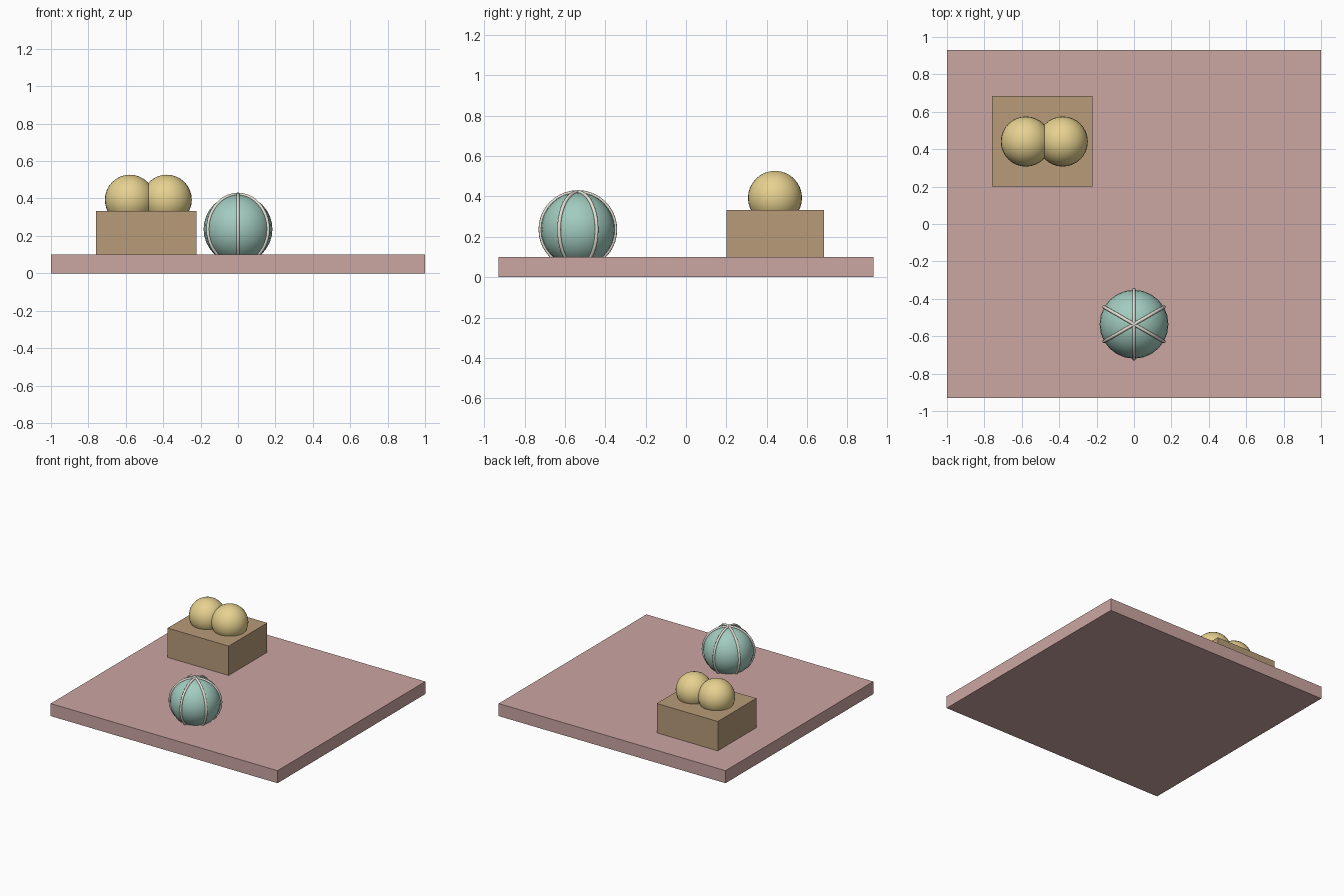
import bpy
from math import radians, pi

if "Cube" in bpy.data.objects:
    bpy.data.objects.remove(bpy.data.objects["Cube"])


def material(name, rgb):
    m = bpy.data.materials.new(name)
    m.diffuse_color = (*rgb, 1)
    m.use_nodes = True
    m.node_tree.nodes["Principled BSDF"].inputs["Base Color"].default_value = m.diffuse_color
    return m


PINK = material("dusty_pink", (0.60, 0.38, 0.36))
TAN = material("tan", (0.48, 0.33, 0.19))
YELLOW = material("soft_yellow", (0.80, 0.64, 0.28))
TEAL = material("soft_teal", (0.36, 0.60, 0.52))
CREAM = material("cream", (0.78, 0.74, 0.68))


def finish(name, mat, smooth=False):
    ob = bpy.context.object
    ob.name = name
    ob.data.materials.append(mat)
    if smooth:
        bpy.ops.object.shade_smooth_by_angle(angle=radians(50))
    return ob


def box(name, lo, hi, mat):
    bpy.ops.mesh.primitive_cube_add(size=1, location=[(a + b) / 2 for a, b in zip(lo, hi)])
    bpy.context.object.scale = [b - a for a, b in zip(lo, hi)]
    bpy.ops.object.transform_apply(location=False, rotation=False, scale=True)
    return finish(name, mat)


def ball(name, centre, r, mat, segments=32, rings=16):
    bpy.ops.mesh.primitive_uv_sphere_add(segments=segments, ring_count=rings,
                                         radius=r, location=centre)
    return finish(name, mat, True)


# base slab and block
box("base_slab", (-1, -0.93, 0), (1, 0.93, 0.1), PINK)
box("block", (-0.76, 0.2, 0.1), (-0.222, 0.685, 0.334), TAN)

# pair of overlapping balls sunk into the block
for side, x in (("left", -0.578), ("right", -0.381)):
    ball(f"{side}_ball", (x, 0.441, 0.393), 0.134, YELLOW)

# ribbed ball sunk into the slab
CENTRE = (0, -0.536, 0.236)
ball("ribbed_ball", CENTRE, 0.184, TEAL, 24, 16)

# three hoops through the poles give six ribs
for i in range(3):
    bpy.ops.mesh.primitive_torus_add(location=CENTRE, rotation=(pi / 2, 0, radians(30 + 60 * i)),
                                     major_radius=0.186, minor_radius=0.009,
                                     major_segments=40, minor_segments=8)
    finish(f"rib_hoop_{i + 1}", CREAM, True)
